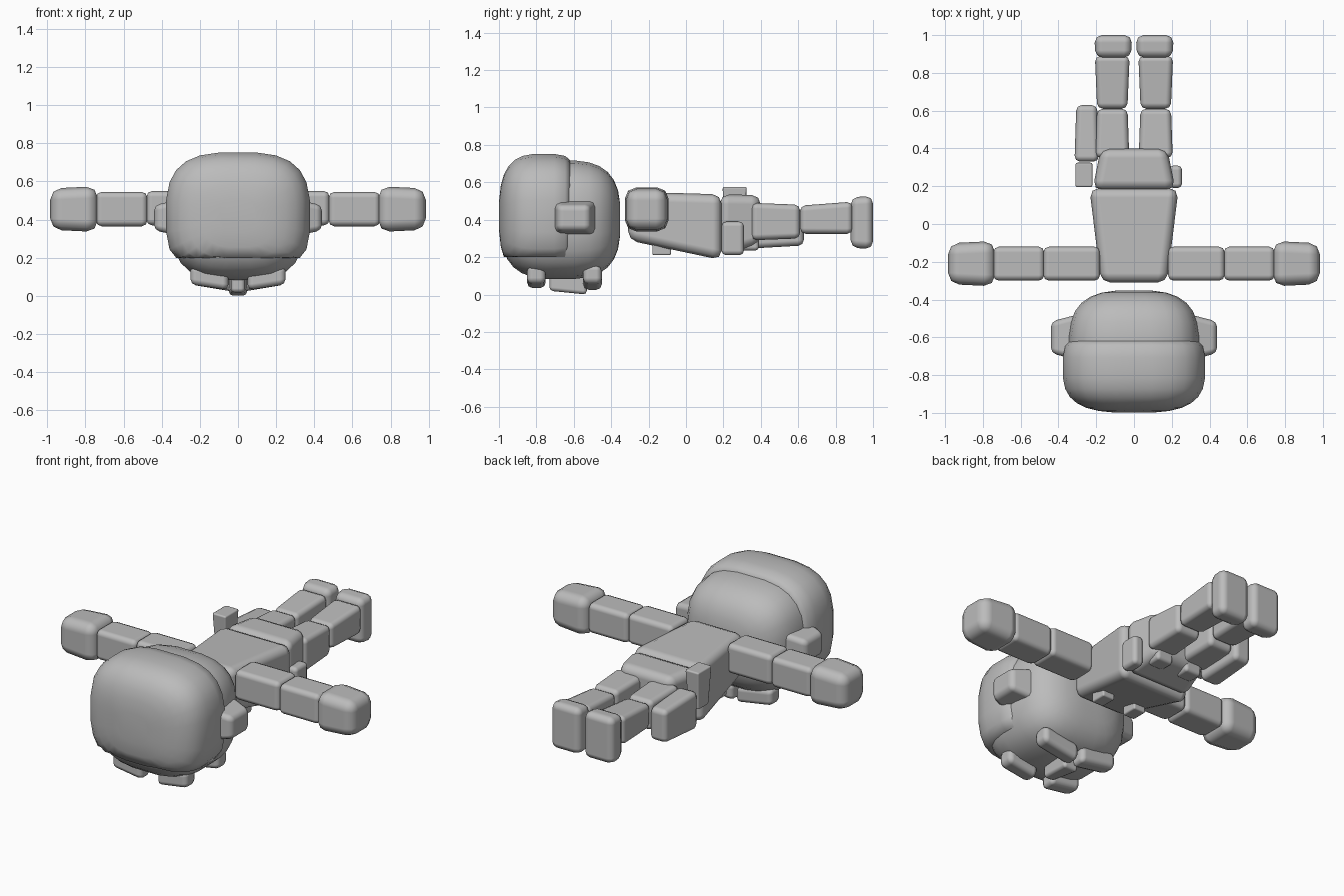
import bpy
import bmesh
import math
from mathutils import Vector

cube = bpy.data.objects.get("Cube")
if cube:
    bpy.data.objects.remove(cube, do_unlink=True)

grey = bpy.data.materials.new("plain grey")
grey.use_nodes = True
shade = (0.5, 0.5, 0.5, 1)
grey.diffuse_color = shade
grey.node_tree.nodes["Principled BSDF"].inputs["Base Color"].default_value = shade

X, Y, Z = range(3)


def finish(name, bm):
    """Turn the working mesh into a smooth grey object."""
    bmesh.ops.recalc_face_normals(bm, faces=bm.faces)
    for face in bm.faces:
        face.smooth = True
    mesh = bpy.data.meshes.new(name)
    bm.to_mesh(mesh)
    bm.free()
    mesh.materials.append(grey)
    obj = bpy.data.objects.new(name, mesh)
    bpy.context.collection.objects.link(obj)
    return obj


def block(name, centre, size, along=Y, tip=1, lift=0, bevel=0.03, side=1):
    """Rounded box whose far end along an axis is scaled by tip and raised by lift."""
    bm = bmesh.new()
    bmesh.ops.create_cube(bm, size=1)
    for vert in bm.verts:
        far = vert.co[along] > 0
        for axis in (X, Y, Z):
            scale = tip if far and axis != along else 1
            vert.co[axis] *= size[axis] * scale
        vert.co += Vector(centre)
        vert.co.z += lift * far
        vert.co.x *= side
    obj = finish(name, bm)
    mod = obj.modifiers.new("rounded edges", "BEVEL")
    mod.width = bevel
    mod.segments = 2
    mod.limit_method = "ANGLE"
    mod.harden_normals = True


def pair(name, *args, **options):
    """Left and right copies of a block."""
    block("left_" + name, *args, side=1, **options)
    block("right_" + name, *args, side=-1, **options)


def dome(name, centre, radii, rear=1, floor=-1, power=3, around=24, steps=14):
    """Squarish ellipsoid built in rings along y, cut flat at rear and floor."""
    def squared(value):
        return math.copysign(abs(value) ** (2 / power), value)

    bm = bmesh.new()
    rings = []
    for step in range(steps):
        angle = math.pi * (step + 0.6) / (steps + 0.2)
        ring = []
        for index in range(around):
            turn = math.tau * (index + 0.5) / around
            unit = (squared(math.cos(turn)) * squared(math.sin(angle)),
                    -squared(math.cos(angle)),
                    squared(math.sin(turn)) * squared(math.sin(angle)))
            x, y, z = (c + r * u for c, r, u in zip(centre, radii, unit))
            ring.append(bm.verts.new((x, min(y, rear), max(z, floor))))
        rings.append(ring)
    for near, far in zip(rings, rings[1:]):
        for i in range(around):
            bm.faces.new((near[i - 1], near[i], far[i], far[i - 1]))
    bm.faces.new(rings[0])
    bm.faces.new(rings[-1])
    finish(name, bm)


# Head with a raised cap over the crown
dome("head", (0, -0.67, 0.4), (0.35, 0.32, 0.32))
dome("cap", (0, -0.76, 0.42), (0.38, 0.24, 0.335), rear=-0.62, floor=0.2)
pair("ear", (0.37, -0.6, 0.41), (0.14, 0.24, 0.19), along=X, tip=0.7)

# Face
pair("brow", (0.15, -0.8, 0.08), (0.2, 0.1, 0.1), along=X, lift=0.03)
pair("moustache", (0.13, -0.5, 0.07), (0.24, 0.1, 0.1), along=X, lift=0.04)
block("nose", (0, -0.63, 0.06), (0.07, 0.2, 0.08), tip=1.4, lift=-0.004, bevel=0.02)

# Trunk
block("torso", (0, -0.06, 0.42), (0.35, 0.5, 0.26), tip=1.35, lift=-0.06, bevel=0.05)
block("hips", (0, 0.29, 0.37), (0.44, 0.22, 0.33), tip=0.8, lift=0.03, bevel=0.05)
pair("button", (0.11, -0.13, 0.24), (0.08, 0.1, 0.06), bevel=0.01)
pair("front_pocket", (0.1, 0.34, 0.28), (0.11, 0.1, 0.09), bevel=0.02)

# Arms
pair("upper_arm", (0.33, -0.21, 0.46), (0.3, 0.18, 0.18), along=X)
pair("forearm", (0.61, -0.21, 0.455), (0.27, 0.18, 0.18), along=X)
pair("hand", (0.86, -0.21, 0.455), (0.25, 0.24, 0.24), along=X, tip=0.9, bevel=0.06)

# Legs
pair("thigh", (0.115, 0.48, 0.39), (0.18, 0.26, 0.2), tip=0.9)
pair("shin", (0.115, 0.75, 0.4), (0.16, 0.28, 0.15), tip=1.15, lift=0.01)
pair("boot", (0.11, 0.94, 0.385), (0.19, 0.12, 0.27), tip=1.05, bevel=0.04)

# Belt pouch on the left, holster with its grip on the right
block("pouch", (0.22, 0.25, 0.3), (0.07, 0.12, 0.18), along=X, bevel=0.025)
block("holster", (-0.25, 0.48, 0.36), (0.13, 0.3, 0.23), tip=0.85)
block("holster_grip", (-0.265, 0.26, 0.46), (0.07, 0.1, 0.23), along=Z, tip=1.3, bevel=0.01)
